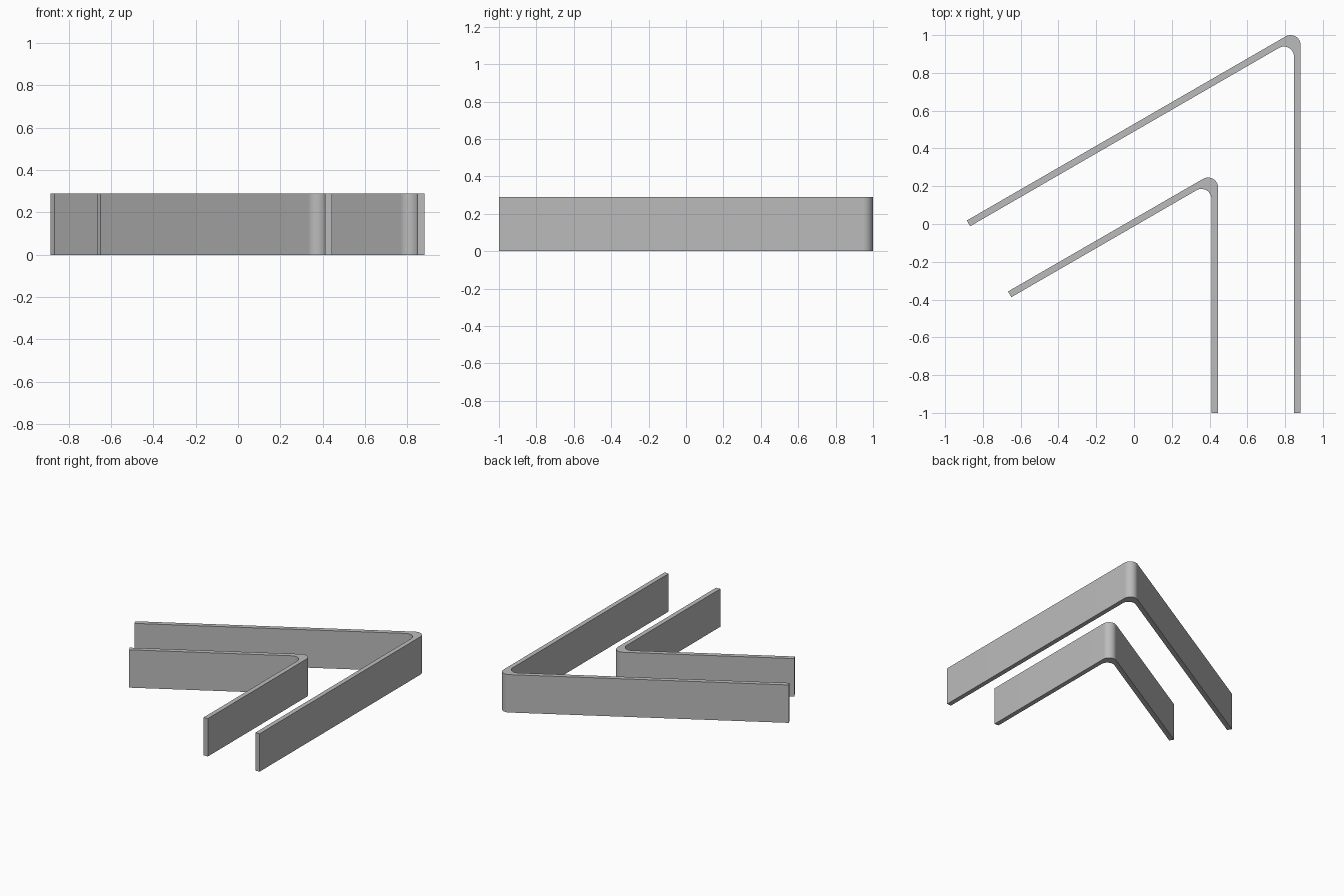
import bpy, bmesh, math
from mathutils import Vector

cube = bpy.data.objects.get("Cube")
if cube:
    bpy.data.objects.remove(cube, do_unlink=True)

HEIGHT = 0.29
THICK = 0.035
RADIUS = 0.053
ARC_STEPS = 16
SLOPE = math.radians(30)

grey = bpy.data.materials.new("plain_grey")
grey.use_nodes = True
colour = (0.5, 0.5, 0.5, 1)
grey.diffuse_color = colour
grey.node_tree.nodes["Principled BSDF"].inputs["Base Color"].default_value = colour


def arc(centre):
    """Fillet points from the straight leg round to the sloping leg."""
    sweep = math.pi / 2 + SLOPE
    return [centre + RADIUS * Vector((math.cos(sweep * i / ARC_STEPS),
                                      math.sin(sweep * i / ARC_STEPS)))
            for i in range(ARC_STEPS + 1)]


def bent_strip(name, right, top, left, front=-1.0):
    normal = Vector((-math.sin(SLOPE), math.cos(SLOPE)))
    # Outer and inner fillets share one radius, so the corner is thicker
    outer_centre = Vector((right - RADIUS, top - RADIUS))
    shift = Vector((-THICK, -THICK * (math.tan(SLOPE) + 1 / math.cos(SLOPE))))
    outer = arc(outer_centre)
    inner = arc(outer_centre + shift)
    # Square-cut far end of the sloping leg
    start = outer[-1]
    end = Vector((left, start.y + (left - start.x) * math.tan(SLOPE)))
    outer = [Vector((right, front))] + outer + [end]
    inner = [Vector((right - THICK, front))] + inner + [end - normal * THICK]

    # Bottom is a row of quads between both outlines, extruded upward
    bm = bmesh.new()
    a = [bm.verts.new((p.x, p.y, 0)) for p in outer]
    b = [bm.verts.new((p.x, p.y, 0)) for p in inner]
    faces = [bm.faces.new((a[i], a[i + 1], b[i + 1], b[i]))
             for i in range(len(a) - 1)]
    top_geom = bmesh.ops.extrude_face_region(bm, geom=faces, use_keep_orig=True)
    verts = [g for g in top_geom["geom"] if isinstance(g, bmesh.types.BMVert)]
    bmesh.ops.translate(bm, verts=verts, vec=(0, 0, HEIGHT))
    bmesh.ops.recalc_face_normals(bm, faces=bm.faces)

    mesh = bpy.data.meshes.new(name)
    bm.to_mesh(mesh)
    bm.free()
    mesh.materials.append(grey)
    obj = bpy.data.objects.new(name, mesh)
    bpy.context.collection.objects.link(obj)
    bpy.ops.object.select_all(action="DESELECT")
    obj.select_set(True)
    bpy.context.view_layer.objects.active = obj
    bpy.ops.object.shade_smooth_by_angle(angle=math.radians(30))


bent_strip("outer_bent_strip", right=0.882, top=1.0, left=-0.885)
bent_strip("inner_bent_strip", right=0.445, top=0.246, left=-0.667)
